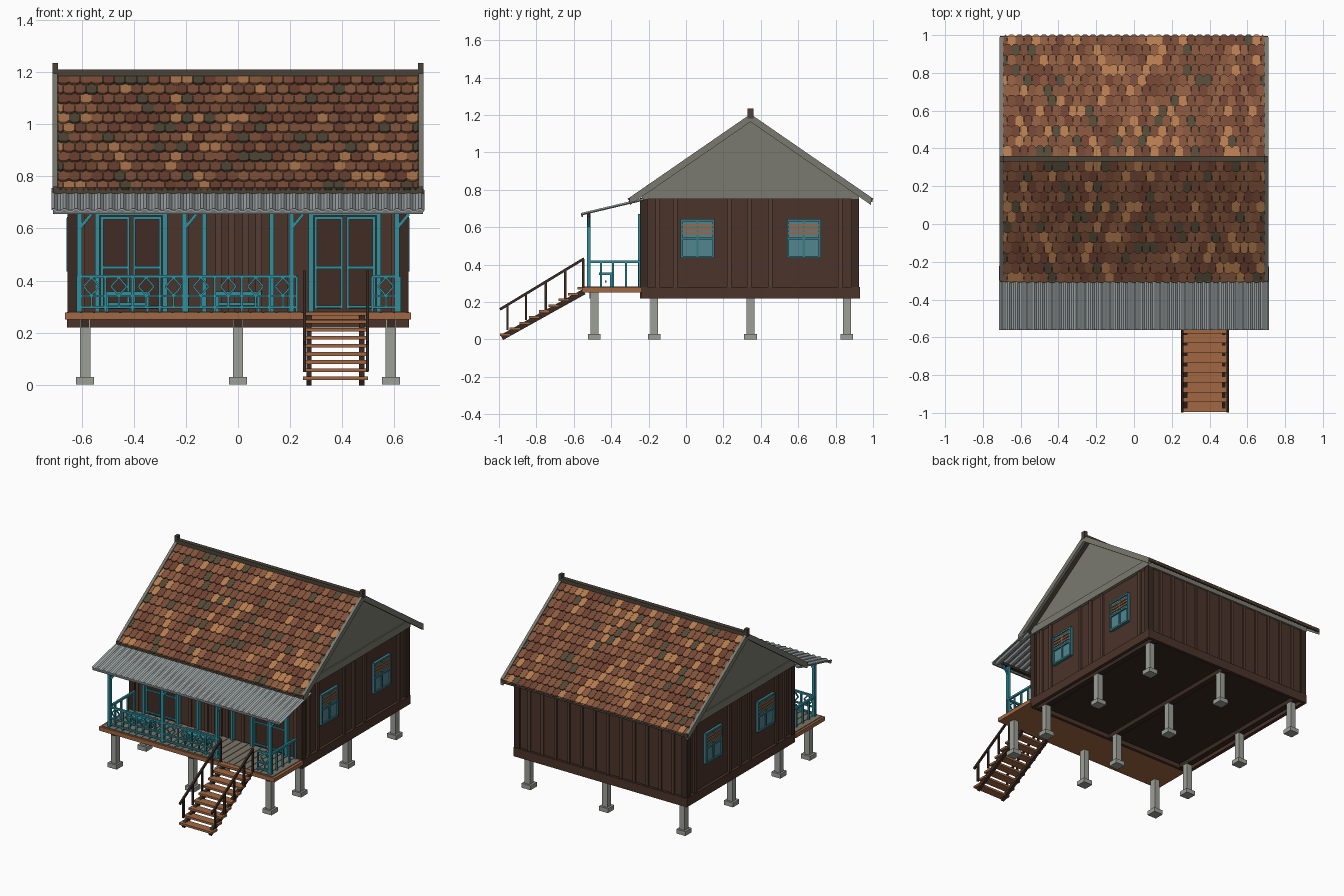
import bpy, bmesh, math, random
from mathutils import Vector, Matrix

if "Cube" in bpy.data.objects:
    bpy.data.objects.remove(bpy.data.objects["Cube"])

random.seed(4)
MATS = {}


def mat(rgb):
    if rgb not in MATS:
        m = bpy.data.materials.new("paint_%02x%02x%02x" % rgb)
        m.diffuse_color = [(c / 255) ** 2.2 for c in rgb] + [1]
        m.use_nodes = True
        m.node_tree.nodes["Principled BSDF"].inputs["Base Color"].default_value = m.diffuse_color
        MATS[rgb] = m
    return MATS[rgb]


WALL, DARK, DECK = (76, 55, 46), (60, 46, 39), (160, 104, 68)
TEAL, GLASS, STONE = (52, 142, 155), (82, 133, 143), (155, 157, 150)
GREY, TRIM, TIN = (122, 121, 111), (75, 68, 58), (163, 170, 170)


def finish(name, bm, *colors):
    bmesh.ops.recalc_face_normals(bm, faces=bm.faces)
    me = bpy.data.meshes.new(name)
    bm.to_mesh(me)
    bm.free()
    for c in colors:
        me.materials.append(mat(c))
    ob = bpy.data.objects.new(name, me)
    bpy.context.collection.objects.link(ob)
    return ob


def box(x0, x1, y0, y1, z0, z1):
    return (Matrix.Translation(((x0 + x1) / 2, (y0 + y1) / 2, (z0 + z1) / 2))
            @ Matrix.Diagonal((x1 - x0, y1 - y0, z1 - z0, 1)))


def bar(p, q, w, h):
    """Square-section bar from p to q: w sideways, h in the other direction."""
    p, q = Vector(p), Vector(q)
    d = (q - p).normalized()
    side = Vector((1, 0, 0)) if abs(d.x) < 0.01 else Vector((0, 1, 0))
    rot = Matrix((side, d.cross(side), d)).transposed().to_4x4()
    return Matrix.Translation((p + q) / 2) @ rot @ Matrix.Diagonal((w, h, (q - p).length, 1))


def part(name, color, mats):
    bm = bmesh.new()
    for m in mats:
        bmesh.ops.create_cube(bm, size=1, matrix=m)
    return finish(name, bm, color)


def prism(name, color, profile, x0, x1):
    """(y, z) outline extruded along x."""
    bm = bmesh.new()
    f = bm.faces.new([bm.verts.new((x0, y, z)) for y, z in profile])
    r = bmesh.ops.extrude_face_region(bm, geom=[f])
    bmesh.ops.translate(bm, vec=(x1 - x0, 0, 0),
                        verts=[v for v in r["geom"] if isinstance(v, bmesh.types.BMVert)])
    return finish(name, bm, color)


# Piers, footings and floor beams
PX, PY = (-.587, 0, .587), (-.49, -.17, .345, .86)
part("piers", STONE, [box(x - .02, x + .02, y - .021, y + .021, .02, .22 if y > -.4 else .25)
                      for x in PX for y in PY])
part("footings", STONE, [box(x - .034, x + .034, y - .034, y + .034, 0, .03) for x in PX for y in PY])
part("pier_caps", DARK, [box(x - .015, x + .015, -.515, -.47, .22, .25) for x in PX])
part("floor_beams", DARK, [box(x - .02, x + .02, -.235, .92, .22, .25) for x in PX])
part("edge_beams", WALL, [box(s - .012, s + .012, -.24, .93, .22, .28) for s in (-.645, .645)]
     + [box(-.645, .645, y - .01, y + .01, .22, .28) for y in (-.235, .92)])
part("house_floor", DARK, [box(-.645, .645, -.24, .925, .25, .28)])

# Porch deck
part("deck", DECK, [box(-.665, .665, -.555, -.24, .25, .277)])
n = 26
part("deck_boards", (122, 116, 103),
     [box(-.65 + i * 1.3 / n, -.65 + (i + .92) * 1.3 / n, -.545, -.24, .275, .282) for i in range(n)])

# Walls with battens and corner posts
part("walls", WALL, [box(-.638, .638, -.23, .912, .27, .755)])
bat = []
for i in range(1, 12):
    y = -.24 + i * 1.16 / 12 + random.uniform(-.015, .015)
    if not (-.04 < y < .165 or .525 < y < .735):
        bat += [box(s * .643 - .008, s * .643 + .008, y - .012, y + .012, .28, .75) for s in (-1, 1)]
for i in range(1, 13):
    x = -.645 + i * 1.29 / 13
    bat.append(box(x - .01, x + .01, .905, .921, .28, .75))
bat += [box(x - .012, x + .012, -.238, -.22, .28, .75) for x in (-.2, -.075, -.025, .03, .08, .2, -.6, .6)]
part("battens", (84, 63, 53), bat)
part("corner_posts", DARK, [box(x - .02, x + .02, y - .02, y + .02, .26, .755)
                            for x in (-.635, .635) for y in (-.225, .905)])

# Double doors and teal wall posts
frame, leaf = [], []
for c in (-.41, .41):
    frame += [box(c + s * .13 - .009, c + s * .13 + .009, -.256, -.23, .28, .67) for s in (-1, 1)]
    frame.append(box(c - .135, c + .135, -.254, -.23, .65, .668))
    for s in (-1, 1):
        a, b = c + s * .062 - .05, c + s * .062 + .05
        leaf.append(box(a, b, -.24, -.22, .29, .645))
        frame += [box(e - .005, e + .005, -.247, -.23, .29, .645) for e in (a, b)]
        frame += [box(a, b, -.247, -.23, z - .005, z + .005) for z in (.3, .45, .64)]
frame += [box(x - .009, x + .009, -.256, -.23, .28, .67) for x in (-.13, .13)]
part("door_leaves", (66, 48, 40), leaf)
part("door_frames", TEAL, frame)

# Side windows
fr, gl, sl = [], [], []
for s in (-1, 1):
    def wbox(y0, y1, z0, z1, d):
        return box(s * .645 - d, s * .645 + d, y0, y1, z0, z1)
    for c in (.062, .63):
        gl.append(wbox(c - .085, c + .085, .44, .635, .003))
        fr += [wbox(c + o - .006, c + o + .006, .435, .64, .013 if o else .009) for o in (-.085, 0, .085)]
        fr += [wbox(c - .09, c + .09, z - .006, z + .006, .012) for z in (.44, .54, .637)]
        sl += [wbox(c - .08, c + .08, z - .006, z + .006, .01) for z in (.568, .589, .61)]
part("window_panes", GLASS, gl)
part("window_frames", (60, 120, 130), fr)
part("window_slats", (150, 105, 75), sl)

# Porch posts, braces and head beam
POSTS = (-.608, -.205, .205, .61)
part("porch_posts", TEAL, [box(x - .01, x + .01, -.53, -.51, .28, .665) for x in POSTS])
part("post_braces", TEAL, [bar((x, -.52, .6), (x + .045, -.52, .655), .012, .012) for x in POSTS])
part("porch_head_beam", DARK, [box(-.66, .66, -.53, -.51, .655, .672)])

# Railings with diamond lattice
rail = []
for a, b, k in ((-.615, .225, 8), (.515, .62, 1)):
    rail += [box(a, b, -.527, -.513, z - h, z + h) for z, h in ((.415, .006), (.34, .004), (.298, .005))]
    w = (b - a) / k
    for i in range(k + 1):
        x = a + i * w
        rail.append(box(x - .005, x + .005, -.525, -.515, .28, .415))
        if i < k:
            m, z, r, h = x + w / 2, .377, .03, .034
            pts = [(m - r, -.52, z), (m, -.52, z + h), (m + r, -.52, z), (m, -.52, z - h)]
            rail += [bar(pts[j], pts[j - 1], .007, .007) for j in range(4)]
            rail.append(box(m - .004, m + .004, -.524, -.516, .295, .34))
for s in (-.612, .612):
    rail.append(box(s - .007, s + .007, -.52, -.245, .408, .421))
    rail += [box(s - .005, s + .005, y - .005, y + .005, .28, .415) for y in (-.455, -.39, -.32, -.25)]
part("railings", TEAL, rail)

# Porch benches
seat = []
for c in (-.425, 0):
    seat.append(box(c - .09, c + .09, -.465, -.39, .345, .357))
    seat += [box(c + o - .006, c + o + .006, y - .006, y + .006, .28, .35)
             for o in (-.078, .078) for y in (-.455, -.4)]
    seat.append(box(c - .078, c + .078, -.432, -.424, .305, .315))
part("benches", TEAL, seat)

# Stairs
part("stair_treads", DECK, [box(.25, .5, -.995 + i * .052, -.938 + i * .052, .018 + i * .031, .032 + i * .031)
                            for i in range(9)])
part("stringers", DARK, [bar((x, -.985, .01), (x, -.545, .255), .02, .03) for x in (.273, .475)])
hand = []
for x in (.255, .497):
    hand.append(bar((x, -.995, .16), (x, -.545, .432), .012, .014))
    for y in (-.955, -.855, -.75, -.645, -.55):
        t = (y + .995) / .45
        hand.append(box(x - .006, x + .006, y - .006, y + .006, .03 + t * .235, .16 + t * .27))
part("stair_handrails", DARK, hand)

# Gables, roof deck and bargeboards
RY, RZ, EY, EZ = .345, 1.185, .645, .74
SL = (RZ - EZ) / EY
prism("gable_body", GREY, [(-.235, .75), (.925, .75), (.925, RZ - SL * .58), (RY, RZ - .005),
                           (-.235, RZ - SL * .58)], -.652, .652)
part("gable_strips", GREY, [box(s - .005, s + .005, -.235, .925, .75, .8) for s in (-.655, .655)])


def chevron(t0, t1):
    return [(RY - EY, EZ + t0), (RY, RZ + t0), (RY + EY, EZ + t0),
            (RY + EY, EZ + t1), (RY, RZ + t1), (RY - EY, EZ + t1)]


prism("roof_deck", TRIM, chevron(-.006, .006), -.7, .7)
for nm, a, b in (("left_bargeboard", -.712, -.692), ("right_bargeboard", .692, .712)):
    prism(nm, GREY, chevron(-.022, .02), a, b)
part("eave_boards", TRIM, [box(-.71, .71, y - .006, y + .006, .735, .757) for y in (RY - EY, RY + EY)])
part("ridge_cap", TRIM, [box(-.71, .71, RY - .015, RY + .015, 1.185, 1.211)]
     + [box(s - .011, s + .011, RY - .015, RY + .015, 1.18, 1.235) for s in (-.702, .702)])

# Roof tiles: clipped lower corners, alternate rows shifted by half a tile
TILES = [(130, 84, 62), (118, 76, 57), (140, 92, 66), (178, 122, 80), (84, 74, 57), (110, 68, 52)]
ROWS, COLS = 12, 32
for name, sgn in (("front_tiles", -1), ("back_tiles", 1)):
    bm = bmesh.new()
    L, W = math.hypot(EY, RZ - EZ), 1.384 / COLS
    down = Vector((0, sgn * EY, EZ - RZ)).normalized()
    up = Vector((0, sgn * (RZ - EZ), EY)).normalized()
    for r in range(ROWS):
        for c in range(COLS + r % 2):
            x0 = -.692 + (c - .5 * (r % 2)) * W
            a, b = max(x0, -.692) + .0008, min(x0 + W, .692) - .0008
            t0, t1, k = r * L / ROWS, (r + 1.12) * L / ROWS, W * .25
            t1 = min(t1, L + .003)
            pts = [(a, t0, .006), (b, t0, .006), (b, t1 - k, .016), (b - k, t1, .017), (a + k, t1, .017), (a, t1 - k, .016)]
            org = Vector((0, RY, RZ))
            top = [bm.verts.new(org + Vector((x, 0, 0)) + down * t + up * h) for x, t, h in pts]
            low = [bm.verts.new(v.co - up * .008) for v in top]
            idx = random.choices(range(6), (5, 4, 4, 3, 2, 3))[0]
            fs = [bm.faces.new(top), bm.faces.new(low[::-1])]
            fs += [bm.faces.new((top[i], low[i], low[i - 5], top[i - 5])) for i in range(6)]
            for f in fs:
                f.material_index = idx
    finish(name, bm, *TILES)

# Corrugated porch roof
bm = bmesh.new()
N = 130
cols = []
for i in range(N + 1):
    x, dz = -.715 + 1.43 * i / N, .004 * (-1) ** (i // 2)
    cols.append([bm.verts.new((x, y, z + dz)) for y, z in ((-.562, .672), (-.225, .752))])
for p, q in zip(cols, cols[1:]):
    bm.faces.new((p[0], q[0], q[1], p[1]))
ob = finish("porch_roof", bm, TIN)
sol = ob.modifiers.new("thick", "SOLIDIFY")
sol.thickness = .006
part("porch_roof_edge", (110, 115, 114), [box(-.71, .71, -.56, -.55, .655, .67)])
